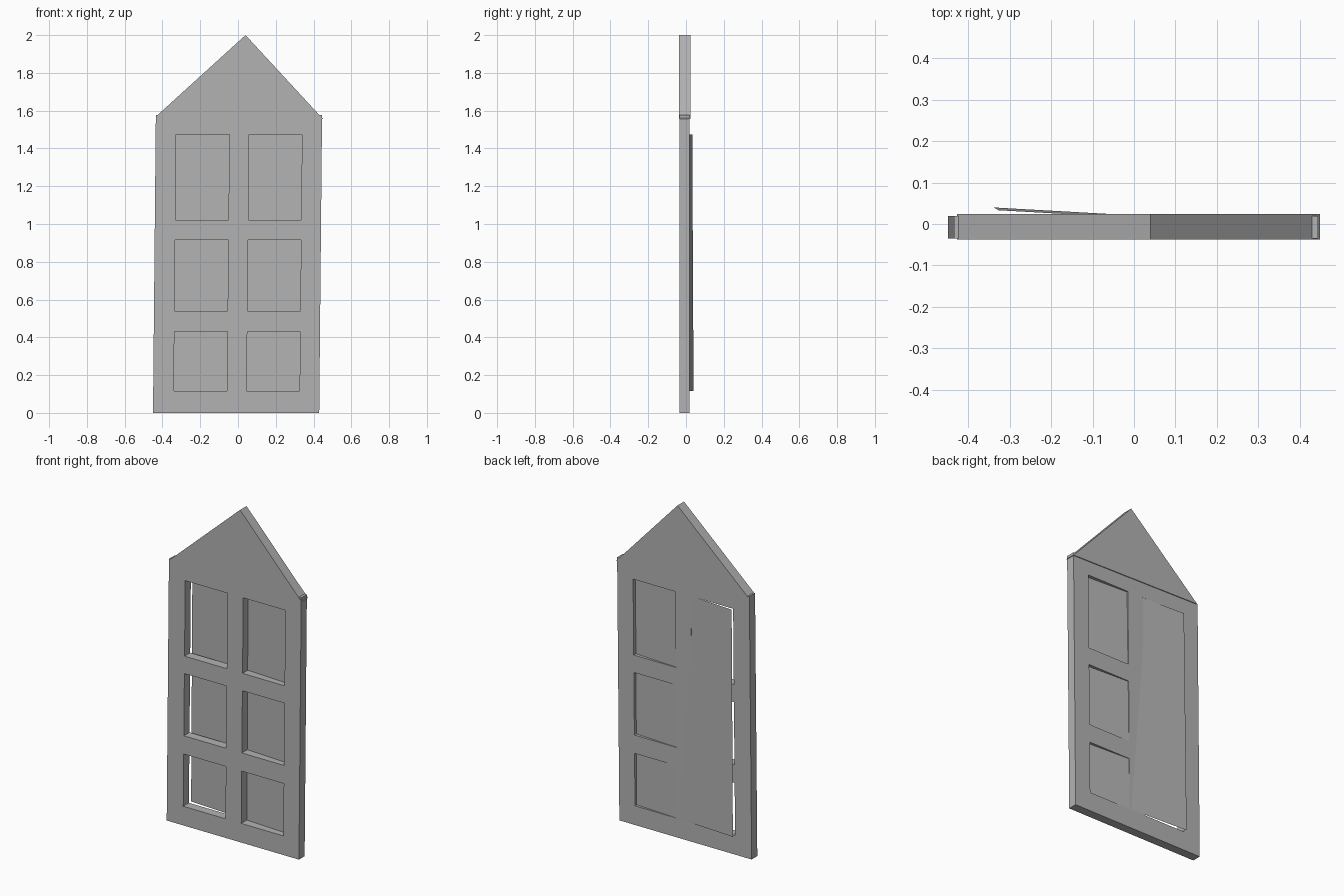
import bpy, bmesh

cube = bpy.data.objects.get("Cube")
if cube:
    bpy.data.objects.remove(cube, do_unlink=True)

# Single plain grey
grey = bpy.data.materials.new("plain_grey")
grey.use_nodes = True
colour = (0.45, 0.45, 0.45, 1)
grey.diffuse_color = colour
grey.node_tree.nodes["Principled BSDF"].inputs["Base Color"].default_value = colour

LEAN = 0.0095  # sideways lean of the frame per unit of height


def finish(name, bm, closed=True):
    if closed:
        bmesh.ops.recalc_face_normals(bm, faces=bm.faces)
    mesh = bpy.data.meshes.new(name)
    bm.to_mesh(mesh)
    bm.free()
    mesh.materials.append(grey)
    obj = bpy.data.objects.new(name, mesh)
    bpy.context.collection.objects.link(obj)
    return obj


def extrude_back(bm, depth):
    made = bmesh.ops.extrude_face_region(bm, geom=bm.faces[:], use_keep_orig=True)
    verts = [g for g in made["geom"] if isinstance(g, bmesh.types.BMVert)]
    bmesh.ops.translate(bm, verts=verts, vec=(0, depth, 0))


# Frame: a grid of cells with six openings left out
columns = [-0.45, -0.341, -0.06, 0.045, 0.325, 0.43]
rows = [0, 0.115, 0.43, 0.54, 0.915, 1.02, 1.475, 1.578]
bm = bmesh.new()
grid = [[bm.verts.new((x + LEAN * z, -0.035, z)) for x in columns] for z in rows]
for r in range(len(rows) - 1):
    for c in range(len(columns) - 1):
        if r % 2 and c % 2:
            continue
        bm.faces.new((grid[r][c], grid[r][c + 1], grid[r + 1][c + 1], grid[r + 1][c]))
extrude_back(bm, 0.054)
finish("window_frame", bm)

# Pointed gable, slightly thicker than the frame
bm = bmesh.new()
profile = [(-0.428, 1.575), (0.449, 1.557), (0.04, 2.0)]
bm.faces.new([bm.verts.new((x, -0.038, z)) for x, z in profile])
extrude_back(bm, 0.062)
finish("gable", bm)

# One tilted sheet behind all the openings, crossing the back of the frame
bm = bmesh.new()
corners = [(columns[1], rows[1]), (columns[4], rows[1]),
           (columns[4], rows[6]), (columns[1], rows[6])]
points = []
for x, z in corners:
    x += LEAN * z
    y = 0.0215 - 0.056 * x - 0.0045 * z
    points.append(bm.verts.new((x, y, z)))
bm.faces.new(points)
finish("backing_sheet", bm, closed=False)
